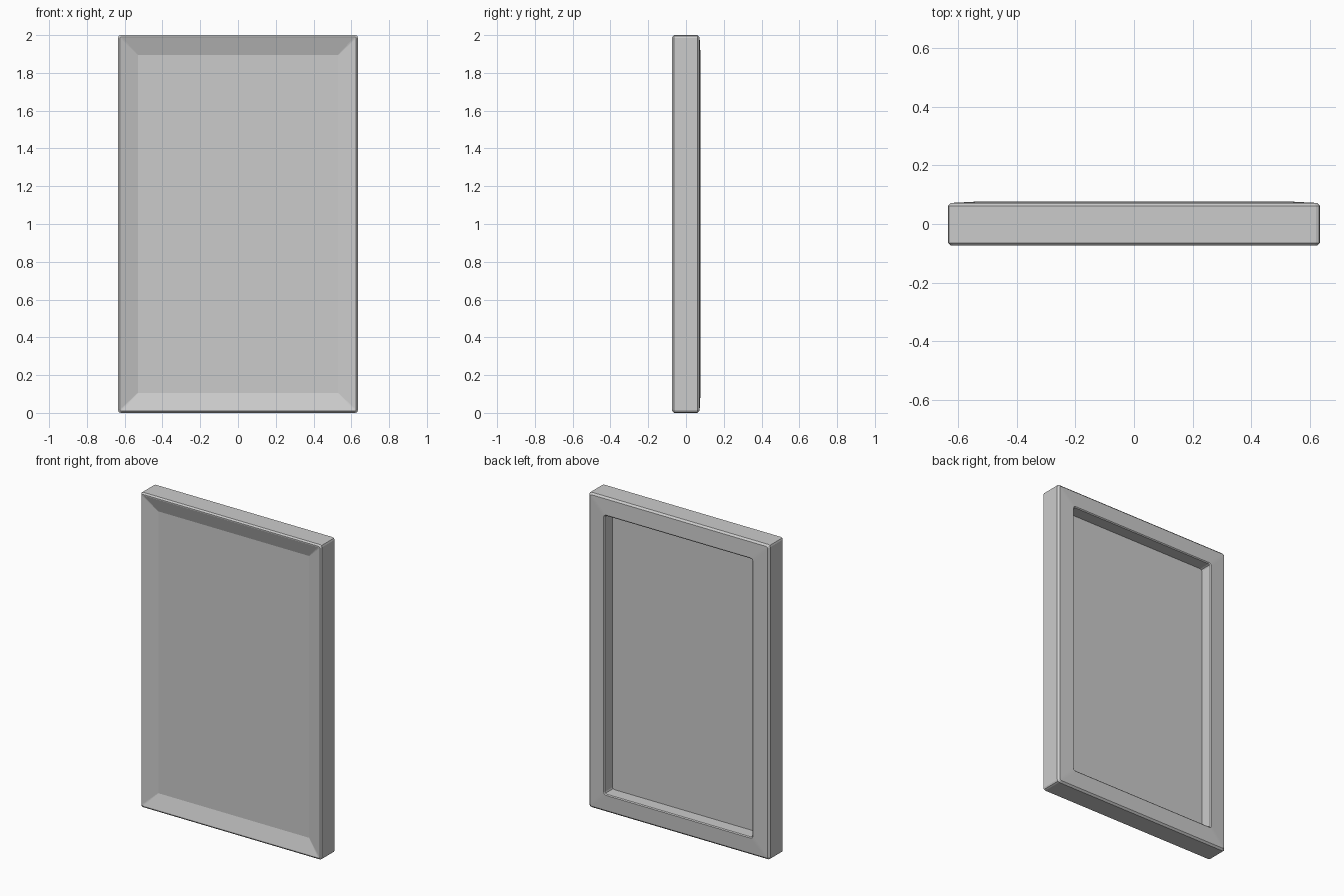
import bpy, bmesh
from math import cos, sin, pi

if "Cube" in bpy.data.objects:
    bpy.data.objects.remove(bpy.data.objects["Cube"])

SEGS = 2  # corner arc segments


def rect_loop(bm, half_w, y, r):
    """Rounded rectangle in the XZ plane at depth y."""
    half_h = half_w + 0.365
    verts = []
    for k, (sx, sz) in enumerate([(1, 1), (-1, 1), (-1, -1), (1, -1)]):
        for i in range(SEGS + 1):
            a = (k + i / SEGS) * pi / 2
            verts.append(bm.verts.new((sx * (half_w - r) + r * cos(a), y,
                                       1 + sz * (half_h - r) + r * sin(a))))
    return verts


# Section from front panel, over the rim and frame, into the back recess:
# half width, depth, corner radius
section = [
    (0.53, -0.043, 0.002),
    (0.62, -0.073, 0.008),
    (0.626, -0.073, 0.010),
    (0.635, -0.064, 0.014),
    (0.635, 0.061, 0.014),
    (0.624, 0.072, 0.010),
    (0.525, 0.077, 0.016),
    (0.519, 0.072, 0.012),
    (0.519, -0.004, 0.012),
]

bm = bmesh.new()
loops = [rect_loop(bm, *s) for s in section]
for a, b in zip(loops, loops[1:]):
    n = len(a)
    for i in range(n):
        j = (i + 1) % n
        bm.faces.new((a[i], a[j], b[j], b[i]))
# Front and back faces of the panel
bm.faces.new(loops[0])
bm.faces.new(loops[-1])
bmesh.ops.recalc_face_normals(bm, faces=bm.faces)

mesh = bpy.data.meshes.new("framed_panel")
bm.to_mesh(mesh)
bm.free()
panel = bpy.data.objects.new("framed_panel", mesh)
bpy.context.collection.objects.link(panel)
